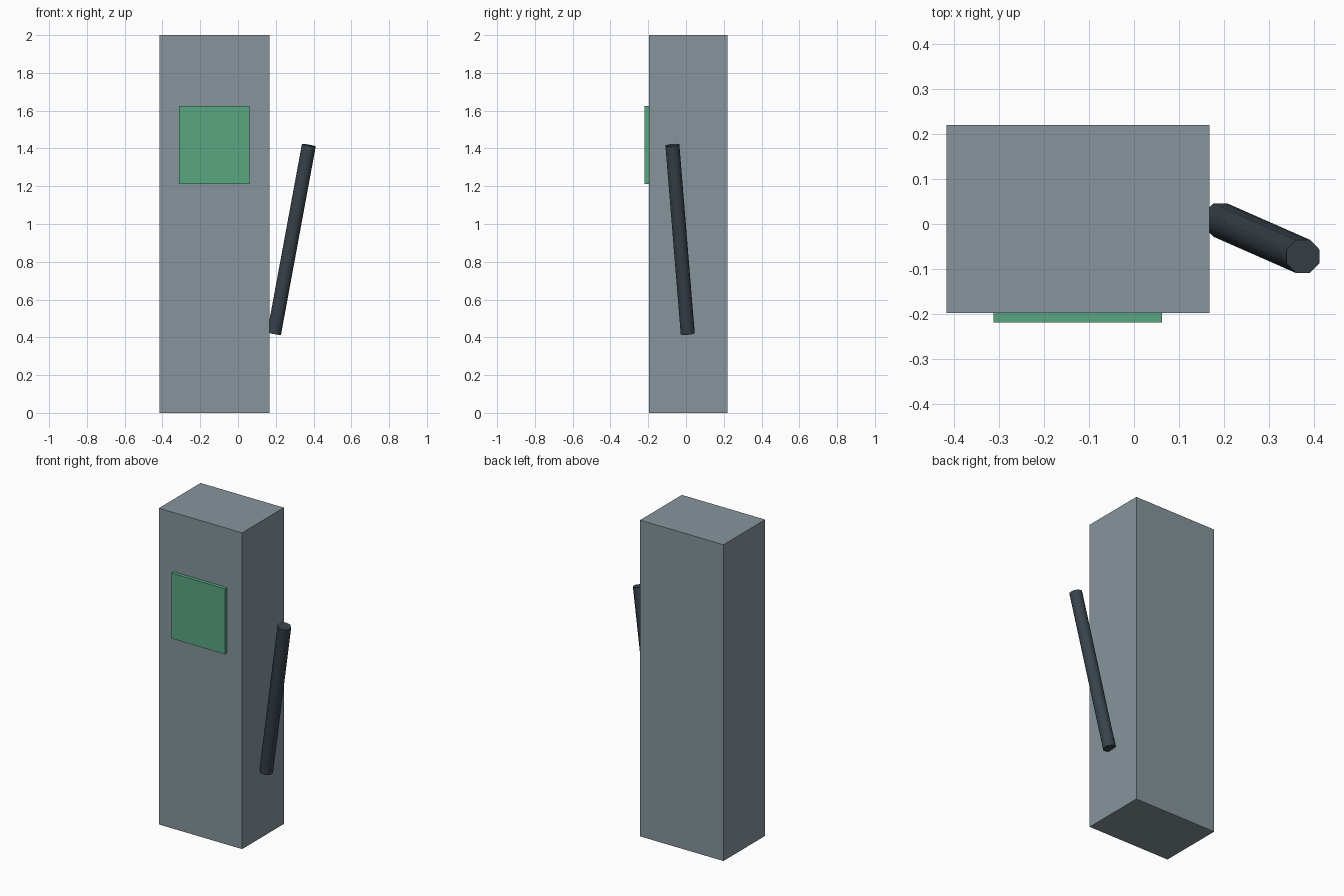
import bpy, math
from mathutils import Vector, Matrix

if "Cube" in bpy.data.objects:
    bpy.data.objects.remove(bpy.data.objects["Cube"])


def material(name, color):
    m = bpy.data.materials.new(name)
    m.diffuse_color = color
    m.use_nodes = True
    m.node_tree.nodes["Principled BSDF"].inputs["Base Color"].default_value = m.diffuse_color
    return m


def box(name, lo, hi, mat=None):
    lo, hi = Vector(lo), Vector(hi)
    bpy.ops.mesh.primitive_cube_add(size=1, location=(lo + hi) / 2)
    ob = bpy.context.object
    ob.name = name
    ob.scale = hi - lo
    bpy.ops.object.transform_apply(location=False, rotation=False, scale=True)
    if mat:
        ob.data.materials.append(mat)
    return ob


def rod(name, start, end, radius, sides, mat):
    a, b = Vector(start), Vector(end)
    bpy.ops.mesh.primitive_cylinder_add(vertices=sides, radius=radius, depth=(b - a).length)
    ob = bpy.context.object
    ob.name = name
    ob.data.transform(Matrix.Rotation(math.pi / sides, 4, 'Z'))
    tilt = Vector((0, 0, 1)).rotation_difference(b - a).to_matrix().to_4x4()
    ob.matrix_world = Matrix.Translation((a + b) / 2) @ tilt
    ob.data.materials.append(mat)
    bpy.ops.object.shade_smooth_by_angle(angle=math.radians(50))
    return ob


grey = material("cabinet_grey", (0.24, 0.30, 0.33, 1))
green = material("screen_green", (0.10, 0.38, 0.22, 1))
dark = material("rod_dark", (0.04, 0.055, 0.07, 1))

# Cabinet
box("cabinet", (-0.416, -0.197, 0), (0.167, 0.22, 2), grey)
# Screen on the front
box("screen", (-0.312, -0.219, 1.212), (0.062, -0.197, 1.626), green)
# Leaning rod on the right side
rod("side_rod", (0.191, 0.009, 0.42), (0.375, -0.072, 1.417), 0.04, 8, dark)
